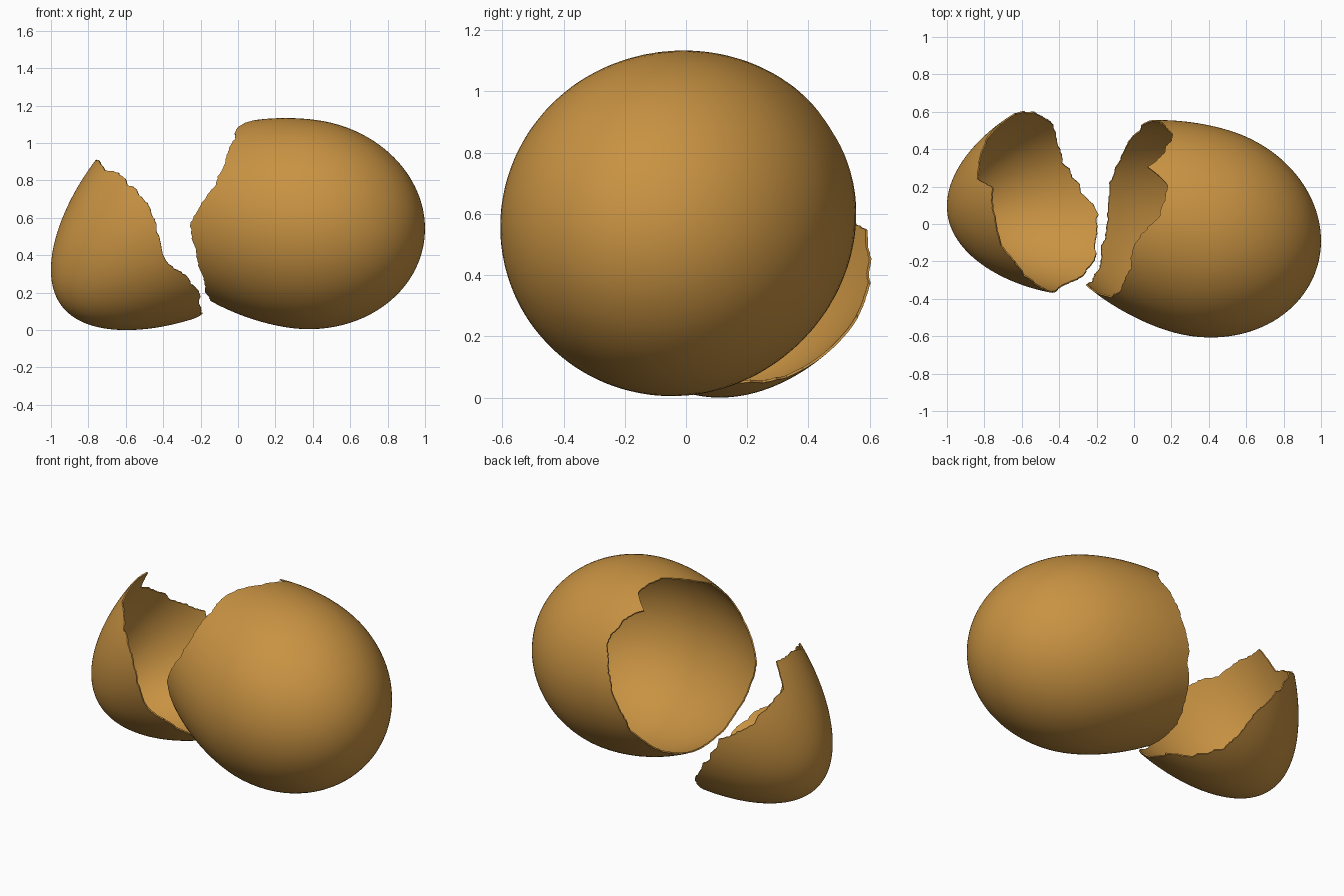
import bpy, bmesh, random
from math import sin, cos, radians, sqrt, pi
from mathutils import Vector

if "Cube" in bpy.data.objects:
    bpy.data.objects.remove(bpy.data.objects["Cube"])

B, BLUNT, TIP = 0.56, -0.66, 0.9687      # egg radius, blunt end and pointed end along its axis
COLS, ROWS = 240, 36

shell_mat = bpy.data.materials.new("brown_shell")
shell_mat.diffuse_color = (0.58, 0.29, 0.055, 1)
shell_mat.use_nodes = True
shell_mat.node_tree.nodes["Principled BSDF"].inputs["Base Color"].default_value = shell_mat.diffuse_color


def radius(t):
    """Egg profile: ellipse on the blunt side, tapered on the pointed side."""
    f = (t / BLUNT) ** 2 if t < 0 else t * t * (1.55 - 0.5 * t)
    return B * sqrt(max(0.0, 1 - f))


def jagged_rim(knots, seed):
    """Broken edge: axial position per column, from coarse knots plus fine chips."""
    rng = random.Random(seed)
    knots = sorted(knots)
    pts = [(knots[-1][0] - 360, knots[-1][1])] + knots + [(knots[0][0] + 360, knots[0][1])]
    coarse = [rng.uniform(-0.012, 0.012) for _ in range(COLS // 4)]
    rim = []
    for i in range(COLS):
        a = 360 * i / COLS
        for (a0, t0), (a1, t1) in zip(pts, pts[1:]):
            if a0 <= a <= a1:
                t = t0 + (t1 - t0) * (a - a0) / (a1 - a0)
                break
        k, w = divmod(i, 4)
        chip = coarse[k] * (1 - w / 4) + coarse[(k + 1) % len(coarse)] * w / 4
        rim.append(t + chip + rng.uniform(-0.004, 0.004))
    return rim


def shell(name, center, axis, pole, knots, seed):
    """Part of the egg from one pole to its broken rim; axis points to the narrow tip."""
    c, a = Vector(center), Vector(axis).normalized()
    u = a.cross(Vector((0, 0, 1))).normalized()
    v = u.cross(a)
    rim = jagged_rim(knots, seed)
    bm = bmesh.new()
    top = bm.verts.new(c + a * pole)
    rings = []
    for j in range(1, ROWS + 1):
        w = (j / ROWS) ** 2
        ring = []
        for i in range(COLS):
            ang = 2 * pi * i / COLS
            t = pole + (rim[i] - pole) * w
            ring.append(bm.verts.new(c + a * t + (u * cos(ang) + v * sin(ang)) * radius(t)))
        rings.append(ring)
    for i in range(COLS):
        n = (i + 1) % COLS
        bm.faces.new((top, rings[0][i], rings[0][n]))
        for p, q in zip(rings, rings[1:]):
            bm.faces.new((p[i], q[i], q[n], p[n]))
    # make normals face away from the egg centre
    bm.normal_update()
    bm.faces.ensure_lookup_table()
    f = bm.faces[0]
    if f.normal.dot(f.calc_center_median() - c) < 0:
        bmesh.ops.reverse_faces(bm, faces=bm.faces[:])
    mesh = bpy.data.meshes.new(name)
    bm.to_mesh(mesh)
    bm.free()
    mesh.materials.append(shell_mat)
    ob = bpy.data.objects.new(name, mesh)
    bpy.context.collection.objects.link(ob)
    sol = ob.modifiers.new("thickness", 'SOLIDIFY')
    sol.thickness, sol.offset = 0.008, -1
    bpy.ops.object.select_all(action='DESELECT')
    ob.select_set(True)
    bpy.context.view_layer.objects.active = ob
    bpy.ops.object.modifier_apply(modifier=sol.name)
    bpy.ops.object.shade_smooth_by_angle(angle=radians(40))
    return ob


# large blunt half, lying on its side (angle around axis, rim position)
shell("large_shell_half", (0.35, -0.037, 0.567), (-0.943, 0.30, 0.143), BLUNT,
      [(6, 0.40), (30, 0.34), (45, 0.36), (60, 0.42), (70, 0.30), (88, 0.31), (110, 0.38),
       (132, 0.352), (160, 0.36), (180, 0.446), (190, 0.48), (213, 0.42), (235, 0.41),
       (252, 0.41), (280, 0.473), (326, 0.448)], 3)

# small pointed cap, resting tilted with the opening upward
shell("small_shell_half", (-0.176, 0.18, 0.711), (-0.79, -0.13, -0.60), TIP,
      [(13, 0.418), (28, 0.485), (48, 0.486), (70, 0.475), (78, 0.325), (84, 0.36), (113, 0.37),
       (134, 0.337), (159, 0.334), (188, 0.428), (199, 0.427), (219, 0.376), (241, 0.40),
       (255, 0.402), (272, 0.48), (292, 0.53), (319, 0.47), (339, 0.444), (354, 0.44)], 8)
